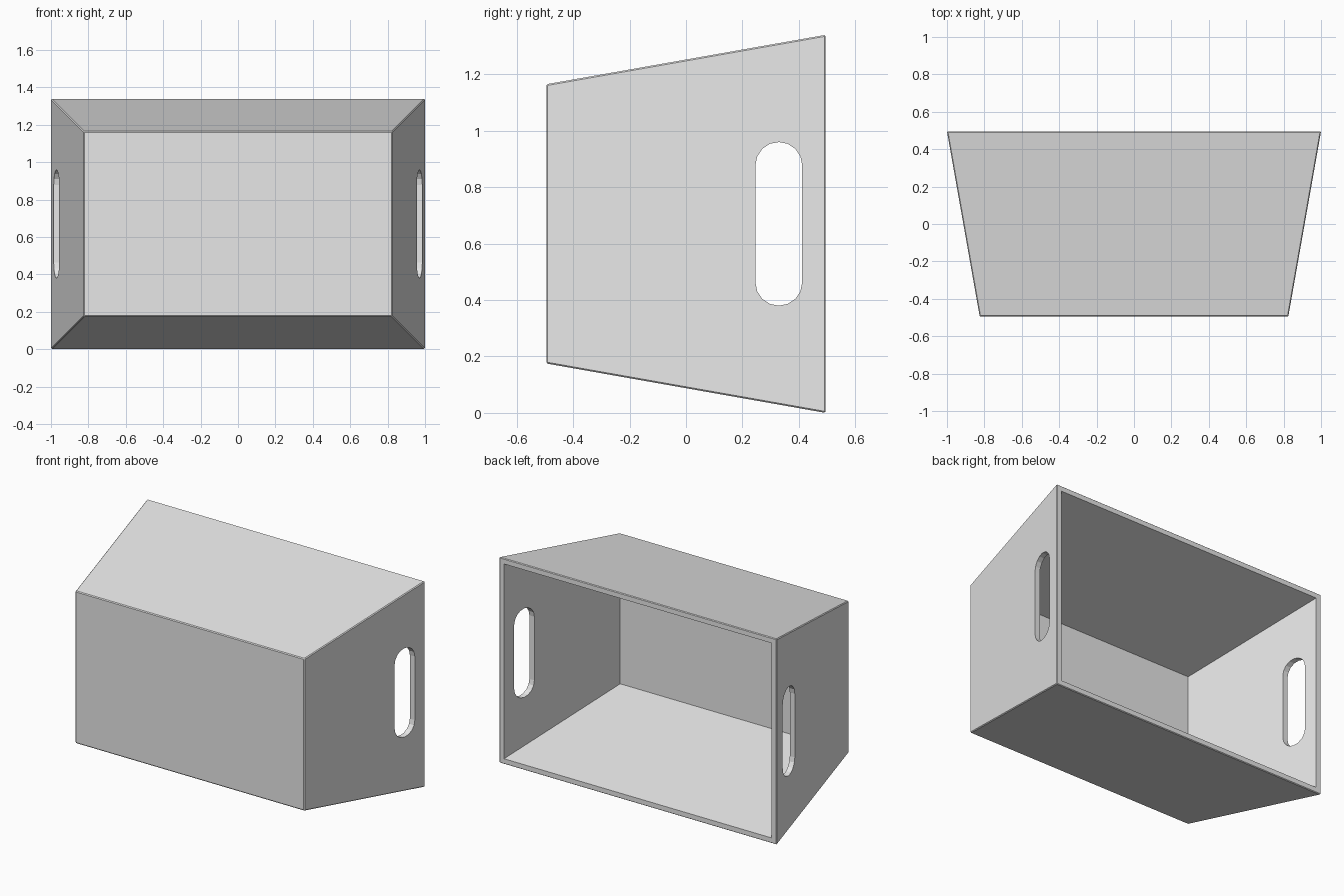
import bpy
import bmesh
from math import cos, sin, pi

if "Cube" in bpy.data.objects:
    bpy.data.objects.remove(bpy.data.objects["Cube"], do_unlink=True)

FRONT, BACK = -0.495, 0.495      # closed base and open mouth
MID_Z = 0.67
BASE_X, BASE_Z = 0.825, 0.495    # half sizes at the base
MOUTH_X, MOUTH_Z = 1.0, 0.67     # half sizes at the mouth
WALL = 0.036

grey = bpy.data.materials.new("light grey")
grey.use_nodes = True
grey.diffuse_color = (0.8, 0.8, 0.8, 1)
grey.node_tree.nodes["Principled BSDF"].inputs["Base Color"].default_value = (0.8, 0.8, 0.8, 1)


def prism(name, start, end):
    """Closed solid bridging two matching loops of points."""
    bm = bmesh.new()
    a = [bm.verts.new(p) for p in start]
    b = [bm.verts.new(p) for p in end]
    bm.faces.new(a)
    bm.faces.new(b)
    for i in range(len(a)):
        j = (i + 1) % len(a)
        bm.faces.new((a[i], a[j], b[j], b[i]))
    bmesh.ops.recalc_face_normals(bm, faces=bm.faces)
    mesh = bpy.data.meshes.new(name)
    bm.to_mesh(mesh)
    bm.free()
    mesh.materials.append(grey)
    obj = bpy.data.objects.new(name, mesh)
    bpy.context.collection.objects.link(obj)
    return obj


def section(y, inset=0):
    """Rectangle across the tapered body at depth y."""
    t = (y - FRONT) / (BACK - FRONT)
    hx = BASE_X + (MOUTH_X - BASE_X) * t - inset
    hz = BASE_Z + (MOUTH_Z - BASE_Z) * t - inset
    return [(sx * hx, y, MID_Z + sz * hz) for sx, sz in ((-1, -1), (1, -1), (1, 1), (-1, 1))]


def apply(obj, mod):
    bpy.context.view_layer.objects.active = obj
    bpy.ops.object.modifier_apply(modifier=mod.name)


def cut(obj, cutter):
    cutter.hide_render = True
    mod = obj.modifiers.new("cut", "BOOLEAN")
    mod.operation = "DIFFERENCE"
    mod.solver = "EXACT"
    mod.object = cutter
    apply(obj, mod)
    bpy.data.objects.remove(cutter, do_unlink=True)


# Tapered body with slightly softened outer edges
crate = prism("crate_body", section(FRONT), section(BACK))
bevel = crate.modifiers.new("soft edges", "BEVEL")
bevel.width = 0.005
bevel.segments = 1
apply(crate, bevel)

# Hollow interior, open at the back
cut(crate, prism("hollow", section(FRONT + WALL, WALL), section(BACK + 0.1, WALL)))

# Rounded hand slots through both side walls
radius, slot_y, straight, steps = 0.083, 0.329, 0.207, 8
slot = []
for side in (1, -1):
    for i in range(steps + 1):
        ang = pi * i / steps + (0 if side > 0 else pi)
        slot.append((slot_y + radius * cos(ang), MID_Z + side * straight + radius * sin(ang)))
cut(crate, prism("hand_slots", [(-1.2, y, z) for y, z in slot], [(1.2, y, z) for y, z in slot]))
